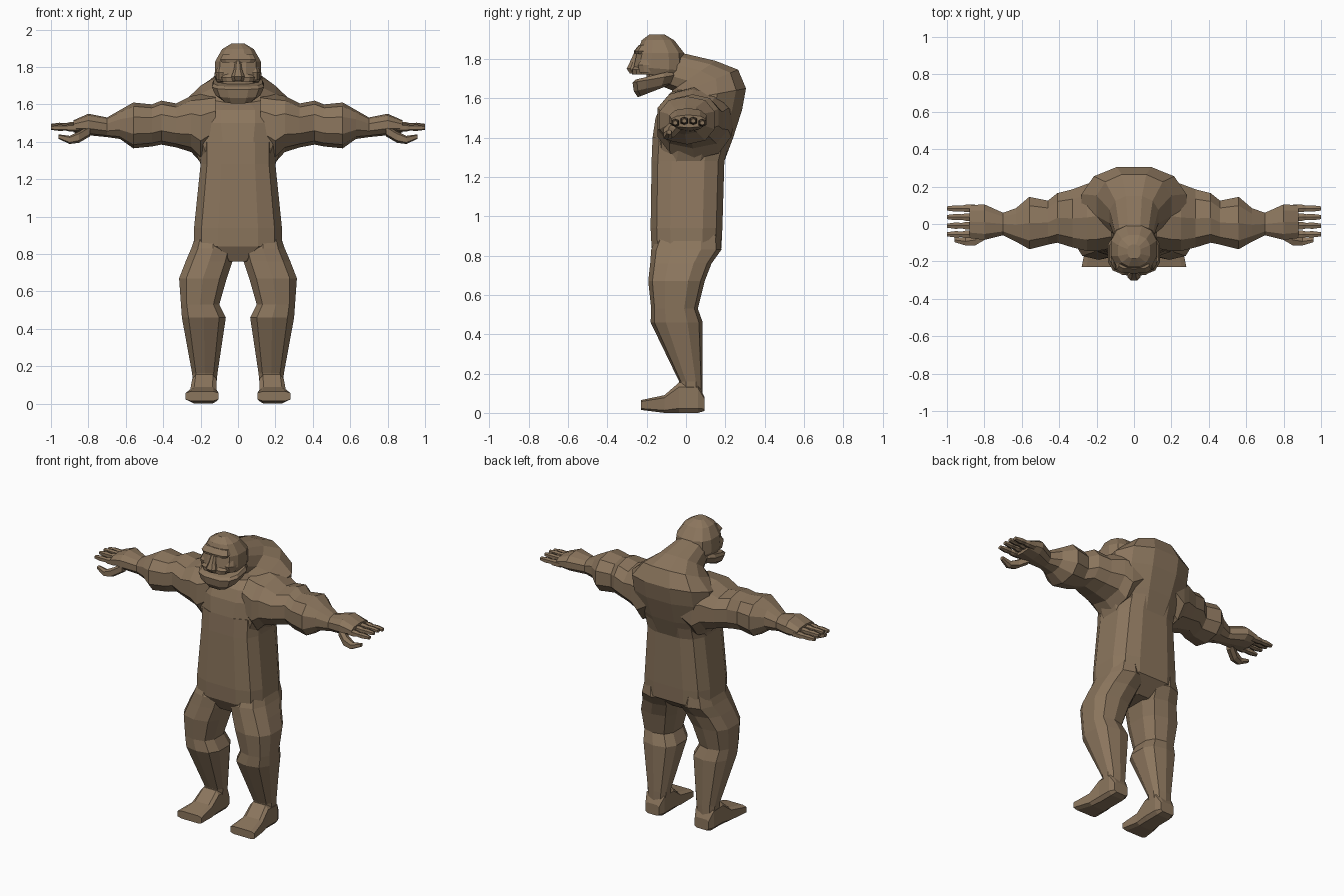
import bpy, bmesh, math
from mathutils import Vector

old_cube = bpy.data.objects.get("Cube")
if old_cube:
    bpy.data.objects.remove(old_cube)

hide = bpy.data.materials.new("brown_hide")
hide.use_nodes = True
hide.diffuse_color = (.26, .18, .11, 1)
hide.node_tree.nodes["Principled BSDF"].inputs["Base Color"].default_value = hide.diffuse_color


def finish(name, bm):
    """Turn a bmesh into a flat-shaded object with the hide material."""
    bmesh.ops.recalc_face_normals(bm, faces=bm.faces)
    mesh = bpy.data.meshes.new(name)
    bm.to_mesh(mesh)
    bm.free()
    mesh.materials.append(hide)
    bpy.context.collection.objects.link(bpy.data.objects.new(name, mesh))


def section(sides, roundness):
    """Rounded box outline that fills the square from -1 to 1."""
    def bend(value):
        return math.copysign(abs(value) ** roundness, value)
    angles = [(i + .5) * math.tau / sides for i in range(sides)]
    outline = [Vector((bend(math.cos(a)), bend(math.sin(a)))) for a in angles]
    wide = max(p.x for p in outline)
    tall = max(p.y for p in outline)
    return [(p.x / wide, p.y / tall) for p in outline]


def loft(name, rings, sides=12, roundness=.7, flip=1):
    """Skin a closed tube through rings of (centre, half axis, half axis)."""
    bm = bmesh.new()
    outline = section(sides, roundness)
    loops = []
    for centre, across, up in rings:
        points = [centre + across * u + up * v for u, v in outline]
        loops.append([bm.verts.new((p.x * flip, p.y, p.z)) for p in points])
    for lower, upper in zip(loops, loops[1:]):
        for i in range(sides):
            bm.faces.new((lower[i - 1], lower[i], upper[i], upper[i - 1]))
    bm.faces.new(loops[0])
    bm.faces.new(loops[-1])
    finish(name, bm)


def pair(name, rings, sides, roundness):
    """Build a limb part on the left and mirror it to the right."""
    for side, flip in (("left", 1), ("right", -1)):
        loft(side + "_" + name, rings, sides, roundness, flip)


def level(height, inner, outer, front, back, rise=0):
    """Ring around an upright part; rise lifts its back above its front."""
    centre = Vector((inner + outer, front + back, height * 2 + rise)) / 2
    return centre, Vector((outer - inner, 0, 0)) / 2, Vector((0, back - front, rise)) / 2


def central(height, half, front, back, rise=0):
    """Level ring that is symmetric about the middle of the body."""
    return level(height, -half, half, front, back, rise)


def slice_x(reach, front, back, bottom, top):
    """Ring around a part that runs sideways."""
    centre = Vector((reach * 2, front + back, bottom + top)) / 2
    return centre, Vector((0, back - front, 0)) / 2, Vector((0, 0, top - bottom)) / 2


def slice_y(depth, inner, outer, bottom, top):
    """Ring around a part that runs front to back."""
    centre = Vector((inner + outer, depth * 2, bottom + top)) / 2
    return centre, Vector((outer - inner, 0, 0)) / 2, Vector((0, 0, top - bottom)) / 2


def knuckle(reach, depth, height, radius):
    """Small round ring for fingers and thumbs."""
    return slice_x(reach, depth - radius, depth + radius, height - radius, height + radius)


# Boxy belly and waist
loft("belly", [
    central(height=.76, half=.08, front=-.13, back=.08),
    central(height=.84, half=.235, front=-.175, back=.18),
    central(height=.94, half=.235, front=-.18, back=.185),
    central(height=1.28, half=.2, front=-.175, back=.195),
    central(height=1.4, half=.2, front=-.17, back=.23),
], roundness=.6)

# Chest rising into the hunched back and forward-leaning neck
loft("hunched_back", [
    central(height=1.28, half=.2, front=-.17, back=.195),
    central(height=1.4, half=.25, front=-.17, back=.24),
    central(height=1.5, half=.28, front=-.155, back=.285, rise=.04),
    central(height=1.57, half=.28, front=-.125, back=.305, rise=.08),
    central(height=1.61, half=.2, front=-.07, back=.265, rise=.135),
    central(height=1.64, half=.13, front=-.07, back=.15, rise=.15),
    central(height=1.66, half=.1, front=-.12, back=-.02, rise=.17),
], roundness=.85)

# Head and jaw, parted by an open mouth
loft("cranium", [
    central(height=1.725, half=.11, front=-.25, back=-.02, rise=-.02),
    central(height=1.76, half=.125, front=-.265, back=0, rise=-.02),
    central(height=1.83, half=.122, front=-.25, back=-.01),
    central(height=1.895, half=.085, front=-.225, back=-.06),
    central(height=1.925, half=.035, front=-.185, back=-.11),
], roundness=.8)
loft("jaw", [
    central(height=1.605, half=.085, front=-.245, back=-.09, rise=.06),
    central(height=1.635, half=.12, front=-.265, back=-.06, rise=.045),
    central(height=1.68, half=.14, front=-.272, back=-.04, rise=.04),
    central(height=1.695, half=.13, front=-.255, back=-.05, rise=.05),
])
loft("mouth_core", [central(height, half=.1, front=-.2, back=-.05) for height in (1.67, 1.75)])

# Raised face: nose, brow, upper lip and cheekbones around the eye hollows
loft("nose", [
    central(height=1.725, half=.03, front=-.285, back=-.22),
    central(height=1.75, half=.035, front=-.302, back=-.22),
    central(height=1.785, half=.022, front=-.285, back=-.22),
    central(height=1.84, half=.014, front=-.26, back=-.22),
], sides=8)
loft("brow", [
    central(height=1.825, half=.085, front=-.262, back=-.19),
    central(height=1.84, half=.095, front=-.265, back=-.19),
    central(height=1.87, half=.08, front=-.24, back=-.19),
], sides=10)
loft("upper_lip", [
    central(height=1.72, half=.08, front=-.275, back=-.19),
    central(height=1.745, half=.09, front=-.278, back=-.19),
    central(height=1.77, half=.06, front=-.262, back=-.19),
], sides=10)
pair("cheek", [
    level(height=1.73, inner=.055, outer=.115, front=-.235, back=-.13),
    level(height=1.77, inner=.045, outer=.12, front=-.245, back=-.13),
    level(height=1.8, inner=.06, outer=.11, front=-.225, back=-.13),
], sides=8, roundness=.7)

# Legs: buttock, thigh, knee, calf and ankle
pair("leg", [
    level(height=.92, inner=.06, outer=.22, front=-.14, back=.17),
    level(height=.83, inner=.015, outer=.25, front=-.177, back=.18),
    level(height=.76, inner=.03, outer=.28, front=-.182, back=.13),
    level(height=.67, inner=.06, outer=.315, front=-.192, back=.095),
    level(height=.53, inner=.1, outer=.305, front=-.177, back=.06),
    level(height=.46, inner=.065, outer=.3, front=-.18, back=.085),
    level(height=.16, inner=.11, outer=.245, front=-.035, back=.085),
    level(height=.06, inner=.12, outer=.24, front=-.03, back=.085),
], sides=10, roundness=.75)

# Wedge-shaped feet
pair("foot", [
    slice_y(depth=.095, inner=.13, outer=.23, bottom=.01, top=.08),
    slice_y(depth=.06, inner=.115, outer=.245, bottom=0, top=.15),
    slice_y(depth=-.035, inner=.115, outer=.245, bottom=0, top=.155),
    slice_y(depth=-.11, inner=.115, outer=.255, bottom=0, top=.09),
    slice_y(depth=-.23, inner=.105, outer=.28, bottom=.015, top=.065),
], sides=8, roundness=.4)

# Arms: shoulder, elbow flare, wrist and palm
pair("arm", [
    slice_x(reach=.12, front=-.13, back=.24, bottom=1.36, top=1.66),
    slice_x(reach=.2, front=-.145, back=.23, bottom=1.29, top=1.655),
    slice_x(reach=.25, front=-.145, back=.215, bottom=1.345, top=1.645),
    slice_x(reach=.33, front=-.125, back=.185, bottom=1.37, top=1.605),
    slice_x(reach=.41, front=-.1, back=.165, bottom=1.385, top=1.62),
    slice_x(reach=.46, front=-.11, back=.125, bottom=1.375, top=1.6),
    slice_x(reach=.56, front=-.135, back=.145, bottom=1.365, top=1.61),
    slice_x(reach=.63, front=-.095, back=.085, bottom=1.415, top=1.57),
    slice_x(reach=.7, front=-.06, back=.06, bottom=1.425, top=1.53),
    slice_x(reach=.8, front=-.085, back=.105, bottom=1.435, top=1.55),
    slice_x(reach=.88, front=-.075, back=.1, bottom=1.45, top=1.515),
], sides=10, roundness=.85)

# Four evenly spaced fingers, the middle two slightly higher
for order, finger in enumerate(("index", "middle", "ring", "little")):
    depth = -.055 + order * .046
    height = 1.485 if finger in ("middle", "ring") else 1.475
    pair(finger + "_finger", [
        knuckle(reach=.85, depth=depth, height=height, radius=.02),
        knuckle(reach=.9, depth=depth, height=height, radius=.02),
        knuckle(reach=.92, depth=depth, height=height, radius=.015),
        knuckle(reach=.955, depth=depth, height=height, radius=.017),
        knuckle(reach=1, depth=depth, height=height, radius=.011),
    ], sides=6, roundness=.7)

# Thumbs hooked below the palms
pair("thumb", [
    knuckle(reach=.79, depth=-.05, height=1.46, radius=.03),
    knuckle(reach=.85, depth=-.085, height=1.425, radius=.03),
    knuckle(reach=.9, depth=-.093, height=1.41, radius=.022),
    knuckle(reach=.96, depth=-.085, height=1.428, radius=.012),
], sides=6, roundness=.7)
